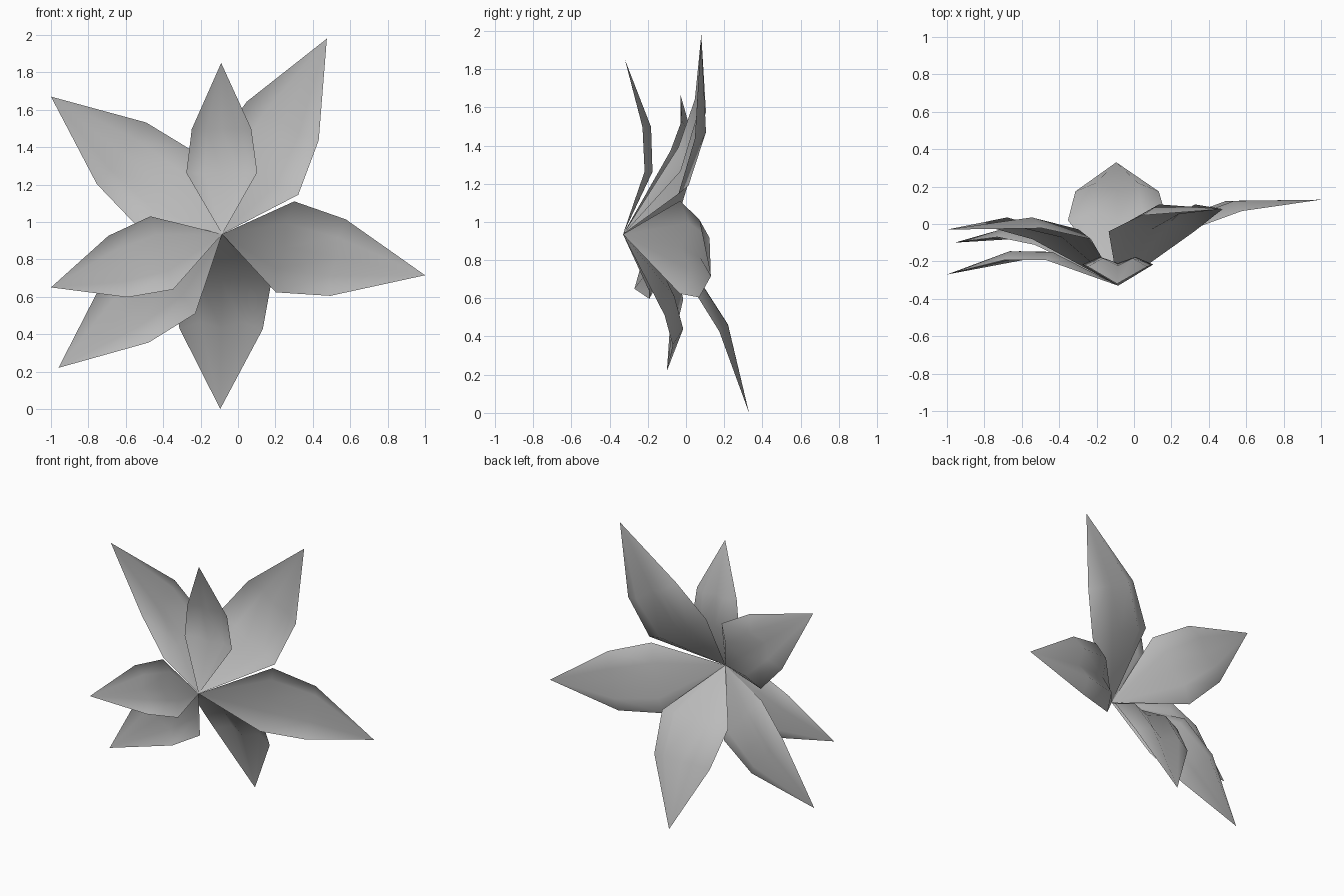
import bpy
import bmesh
from mathutils import Vector

old = bpy.data.objects.get("Cube")
if old:
    bpy.data.objects.remove(old, do_unlink=True)

# One soft grey for the whole flower
grey = bpy.data.materials.new("petal_grey")
grey.use_nodes = True
colour = (0.5, 0.5, 0.5, 1.0)
grey.diffuse_color = colour
grey.node_tree.nodes["Principled BSDF"].inputs["Base Color"].default_value = colour

HEART = Vector((-0.085, -0.33, 0.935))
BACK = Vector((0, 1, 0))

# Petal cross-sections: distance along, half width, depth at edge, half and midrib
SECTIONS = [
    (0.36, 0.207, 0.12, 0.165, 0.128),
    (0.615, 0.174, 0.105, 0.154, 0.11),
]


def petal(name, tip, width=1.0):
    """A creased petal that bows backwards between the heart and its tip."""
    axis = Vector(tip) - HEART
    length = axis.length
    axis.normalize()
    normal = (BACK - axis * BACK.dot(axis)).normalized()
    side = axis.cross(normal)

    bm = bmesh.new()
    base, end = bm.verts.new(HEART), bm.verts.new(tip)
    rows = []
    for along, half, edge, middle, rib in SECTIONS:
        row = []
        for t, depth in zip((-1, -0.5, 0, 0.5, 1), (edge, middle, rib, middle, edge)):
            offset = axis * along + side * (half * width * t) + normal * depth
            row.append(bm.verts.new(HEART + offset * length))
        rows.append(row)
    low, high = rows
    for i in range(4):
        bm.faces.new((base, low[i + 1], low[i]))
        bm.faces.new((low[i], low[i + 1], high[i + 1], high[i]))
        bm.faces.new((high[i], high[i + 1], end))

    # Turn the upper side of the petal to the front
    bm.normal_update()
    if sum(f.normal.dot(normal) for f in bm.faces) > 0:
        bmesh.ops.reverse_faces(bm, faces=bm.faces[:])
    for f in bm.faces:
        f.smooth = True

    mesh = bpy.data.meshes.new(name)
    bm.to_mesh(mesh)
    bm.free()
    mesh.materials.append(grey)
    obj = bpy.data.objects.new(name, mesh)
    bpy.context.collection.objects.link(obj)


# Seven petals around the heart
petal("petal_top", (-0.09, -0.32, 1.85))
petal("petal_upper_left", (0.475, 0.08, 1.98))
petal("petal_left", (1.0, 0.13, 0.715))
petal("petal_bottom", (-0.095, 0.33, 0.0), 1.12)
petal("petal_lower_right", (-0.96, -0.1, 0.22))
petal("petal_right", (-1.0, -0.27, 0.65), 1.03)
petal("petal_upper_right", (-1.0, -0.03, 1.67))
